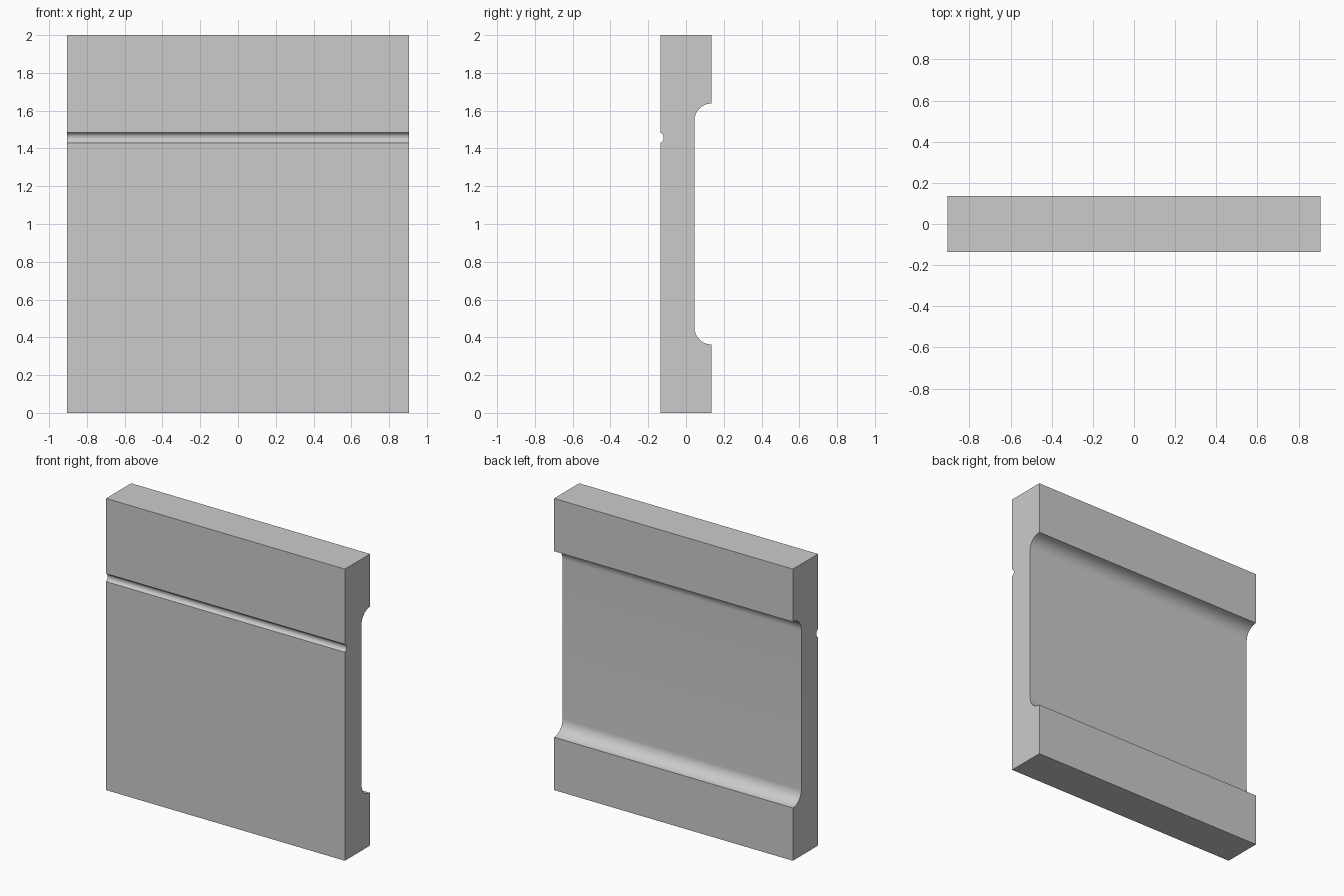
import bpy, bmesh
from math import cos, sin, asin, pi

if "Cube" in bpy.data.objects:
    bpy.data.objects.remove(bpy.data.objects["Cube"])

HALF_W, HALF_T, HEIGHT = 0.906, 0.136, 2.0
COVE_R, LOW, HIGH = 0.092, 0.362, 1.638
GROOVE_Z, GROOVE_HALF, GROOVE_DEPTH = 1.457, 0.027, 0.018


def arc(cy, cz, r, a0, a1, n):
    return [(cy + r * cos(a0 + (a1 - a0) * i / n),
             cz + r * sin(a0 + (a1 - a0) * i / n)) for i in range(n + 1)]


# Side profile (y, z): back recess with coved ends
profile = [(-HALF_T, 0), (HALF_T, 0)]
profile += arc(HALF_T, LOW + COVE_R, COVE_R, 1.5 * pi, pi, 16)
profile += arc(HALF_T, HIGH - COVE_R, COVE_R, pi, 0.5 * pi, 16)
profile += [(HALF_T, HEIGHT), (-HALF_T, HEIGHT)]

# Shallow rounded groove on the front
r = (GROOVE_HALF ** 2 + GROOVE_DEPTH ** 2) / (2 * GROOVE_DEPTH)
a = asin(GROOVE_HALF / r)
profile += arc(-HALF_T + GROOVE_DEPTH - r, GROOVE_Z, r, a, -a, 16)

# Extrude the profile across the width
bm = bmesh.new()
face = bm.faces.new([bm.verts.new((-HALF_W, y, z)) for y, z in profile])
ext = bmesh.ops.extrude_face_region(bm, geom=[face], use_keep_orig=True)
moved = [v for v in ext["geom"] if isinstance(v, bmesh.types.BMVert)]
bmesh.ops.translate(bm, verts=moved, vec=(2 * HALF_W, 0, 0))
bmesh.ops.recalc_face_normals(bm, faces=bm.faces)
mesh = bpy.data.meshes.new("grooved_panel")
bm.to_mesh(mesh)
bm.free()

panel = bpy.data.objects.new("grooved_panel", mesh)
bpy.context.collection.objects.link(panel)
bpy.context.view_layer.objects.active = panel
panel.select_set(True)
bpy.ops.object.shade_smooth_by_angle(angle=pi / 6)
